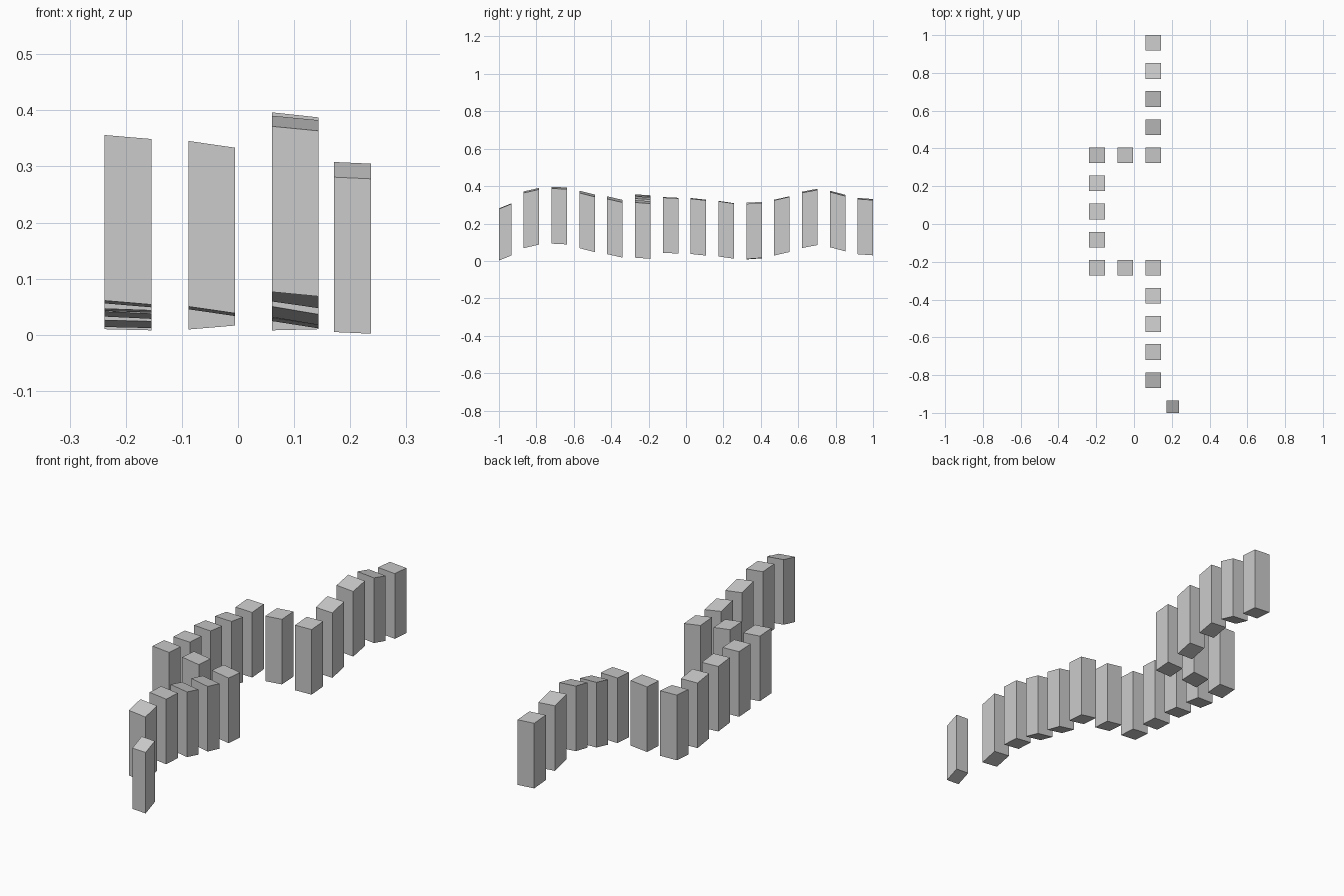
import bpy, bmesh

STEP = 0.1488          # spacing between posts
Y0 = 0.959             # rearmost post


def post(x, row, z, rise_x, rise_y, width=0.083, height=0.295, y=None):
    """Upright square post whose top and bottom are sheared to follow the ground."""
    y = Y0 - STEP * row if y is None else y
    bm = bmesh.new()
    bmesh.ops.create_cube(bm, size=1)
    for v in bm.verts:
        px, py, pz = v.co
        v.co = (x + px * width, y + py * width,
                z + (pz + 0.5) * height + px * rise_x + py * rise_y)
    mesh = bpy.data.meshes.new("fence_post")
    bm.to_mesh(mesh)
    bm.free()
    bpy.context.collection.objects.link(bpy.data.objects.new("fence_post", mesh))


RIGHT, MID, LEFT = 0.102, -0.047, -0.196

# Rear straight run: row, ground height, rise across x, rise across y
for row, z, rx, ry in [(0, 0.036, -0.006, -0.006), (1, 0.066, -0.007, -0.022),
                       (2, 0.080, -0.006, 0.016), (3, 0.040, -0.003, 0.019),
                       (4, 0.012, 0.002, 0.006)]:
    post(RIGHT, row, z, rx, ry)

# Recessed run on the left, with one linking post at each end
post(MID, 4, 0.015, 0.007, 0.004)
for row, z, rx, ry in [(4, 0.012, -0.002, 0.006), (5, 0.019, -0.002, -0.012),
                       (6, 0.035, -0.004, -0.009), (7, 0.043, -0.003, -0.004),
                       (8, 0.055, -0.007, -0.005)]:
    post(LEFT, row, z, rx, ry)
post(MID, 8, 0.042, -0.012, -0.005)

# Front straight run
for row, z, rx, ry in [(8, 0.021, -0.013, -0.006), (9, 0.034, -0.014, -0.019),
                       (10, 0.064, -0.012, -0.021), (11, 0.095, -0.009, -0.004),
                       (12, 0.082, -0.008, 0.019)]:
    post(RIGHT, row, z, rx, ry)

# Smaller end post, set to one side
post(0.204, 0, 0.017, -0.003, 0.027, width=0.066, height=0.276, y=-0.967)
